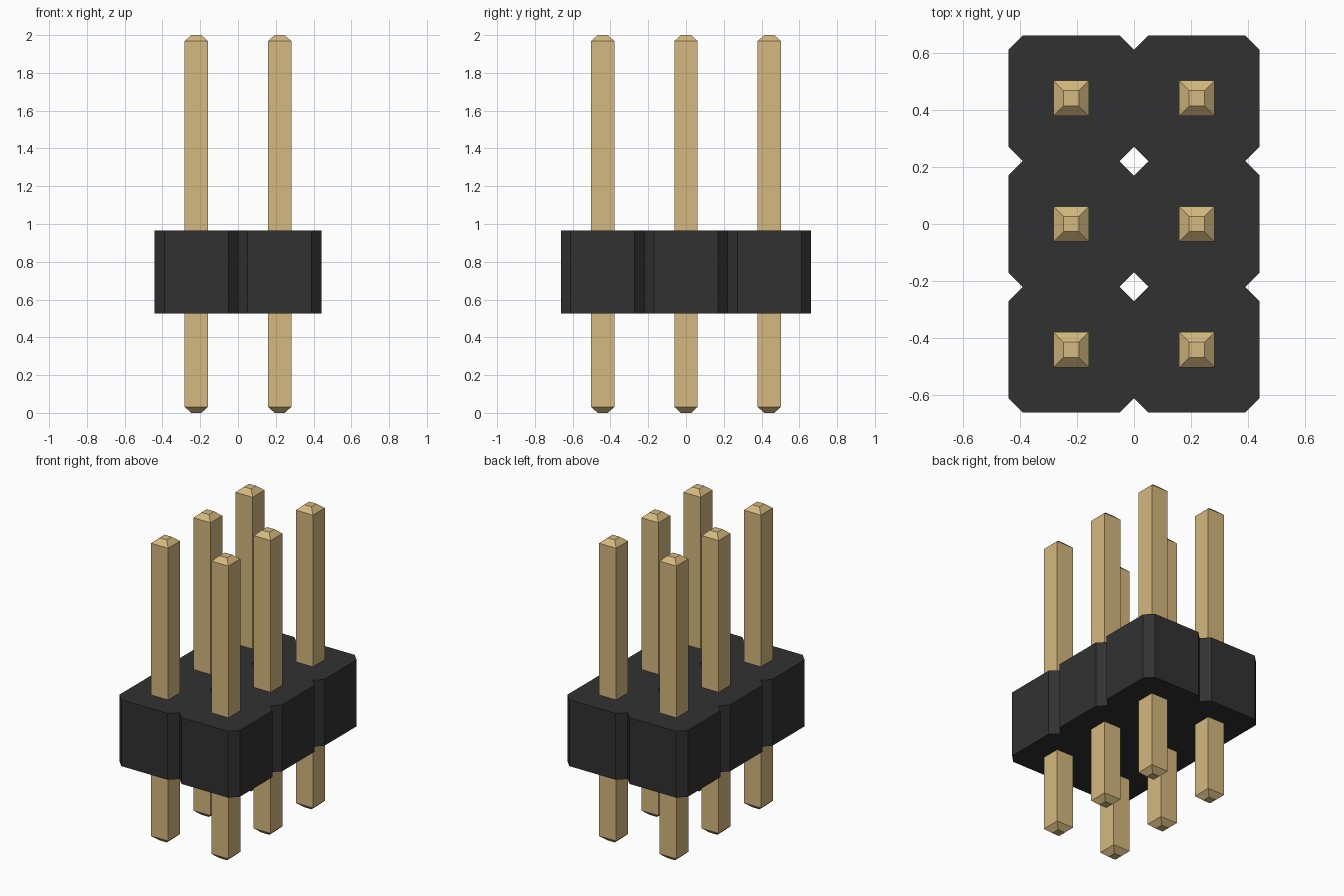
import bpy
import bmesh

if "Cube" in bpy.data.objects:
    bpy.data.objects.remove(bpy.data.objects["Cube"], do_unlink=True)

PITCH = 0.441                 # spacing between pins
HALF = PITCH / 2              # half width of one housing cell
CUT = 0.051                   # corner chamfer of a cell
BODY_Z = (0.526, 0.965)       # bottom and top of the housing
PIN, TIP, TIP_H = 0.062, 0.027, 0.032
COLUMNS = [-HALF, HALF]
ROWS = [-PITCH, 0, PITCH]


def make_material(name, rgb, roughness, metallic=0.0):
    mat = bpy.data.materials.new(name)
    mat.use_nodes = True
    mat.diffuse_color = (*rgb, 1)
    bsdf = next(n for n in mat.node_tree.nodes if n.type == 'BSDF_PRINCIPLED')
    bsdf.inputs["Base Color"].default_value = (*rgb, 1)
    bsdf.inputs["Roughness"].default_value = roughness
    bsdf.inputs["Metallic"].default_value = metallic
    return mat


def finish(bm, name, mat, location=(0, 0, 0)):
    bmesh.ops.recalc_face_normals(bm, faces=bm.faces)
    mesh = bpy.data.meshes.new(name)
    bm.to_mesh(mesh)
    bm.free()
    mesh.materials.append(mat)
    obj = bpy.data.objects.new(name, mesh)
    obj.location = location
    bpy.context.collection.objects.link(obj)
    return obj


black = make_material("black plastic", (0.031, 0.031, 0.031), 0.6)
gold = make_material("gold", (0.66, 0.48, 0.21), 0.4)

# Housing: chamfered square cells welded into one sheet, then extruded upward
bm = bmesh.new()
a, b = HALF, HALF - CUT
octagon = [(a, -b), (a, b), (b, a), (-b, a), (-a, b), (-a, -b), (-b, -a), (b, -a)]
for cx in COLUMNS:
    for cy in ROWS:
        bm.faces.new([bm.verts.new((cx + x, cy + y, BODY_Z[0])) for x, y in octagon])
bmesh.ops.remove_doubles(bm, verts=bm.verts, dist=0.001)
base = list(bm.faces)
top = bmesh.ops.extrude_face_region(bm, geom=base, use_keep_orig=True)["geom"]
bmesh.ops.translate(bm, vec=(0, 0, BODY_Z[1] - BODY_Z[0]),
                    verts=[v for v in top if isinstance(v, bmesh.types.BMVert)])
finish(bm, "housing", black)


# Pins: square posts with tapered tips at both ends
def make_pin(name, x, y):
    bm = bmesh.new()
    rings = []
    for r, z in [(TIP, 0), (PIN, TIP_H), (PIN, 2 - TIP_H), (TIP, 2)]:
        rings.append([bm.verts.new((sx * r, sy * r, z))
                      for sx, sy in [(-1, -1), (1, -1), (1, 1), (-1, 1)]])
    for low, high in zip(rings, rings[1:]):
        for i in range(4):
            j = (i + 1) % 4
            bm.faces.new((low[i], low[j], high[j], high[i]))
    bm.faces.new(rings[0])
    bm.faces.new(rings[-1])
    finish(bm, name, gold, (x, y, 0))


for side, x in zip(["right", "left"], COLUMNS):
    for row, y in zip(["front", "middle", "back"], ROWS):
        make_pin(f"pin_{row}_{side}", x, y)
